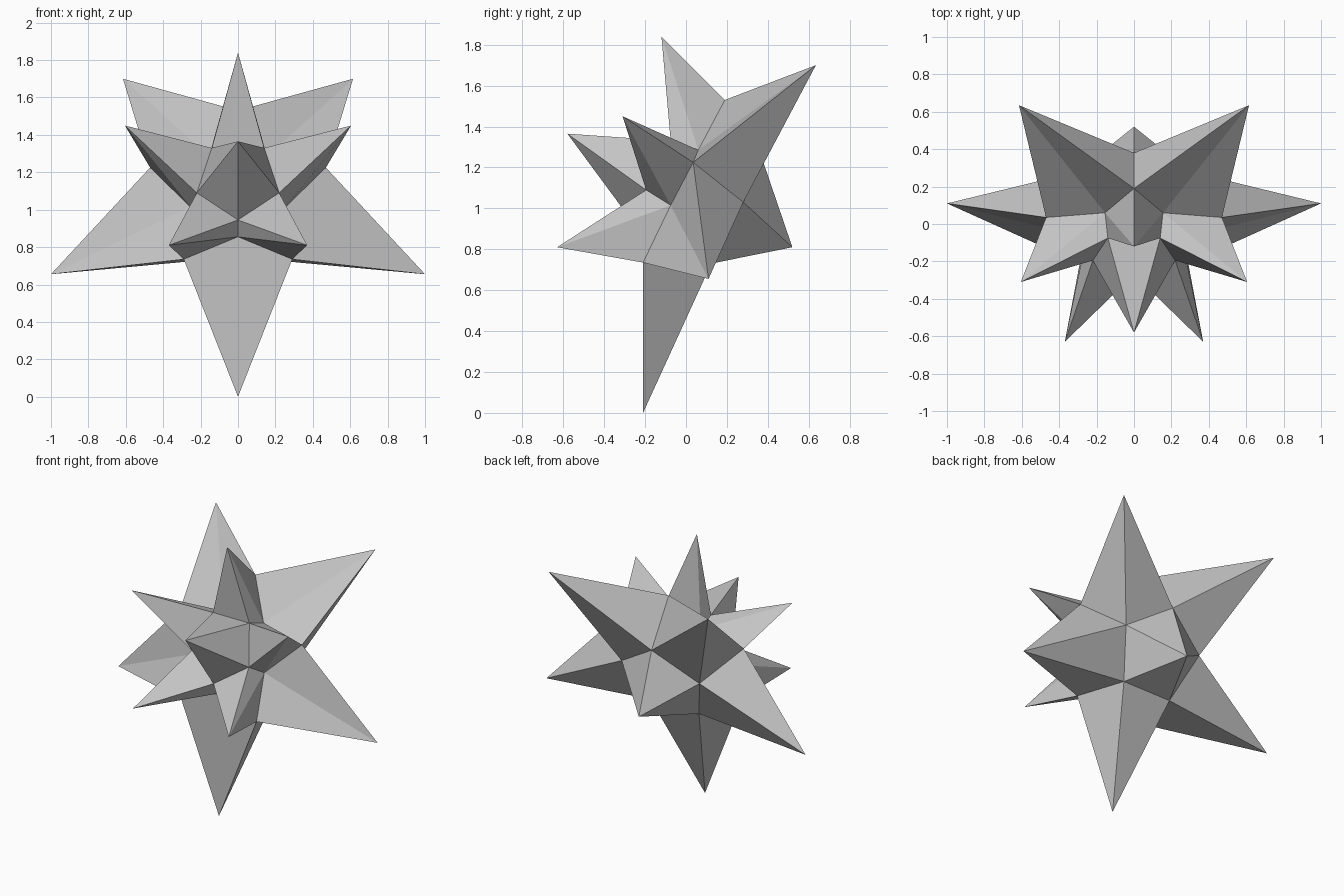
import bpy, bmesh
from itertools import combinations

if "Cube" in bpy.data.objects:
    bpy.data.objects.remove(bpy.data.objects["Cube"], do_unlink=True)

# Spike tips; names ending in _L are mirrored to _R
tips = {
    "top": (0, -.12, 1.84),
    "front": (0, -.58, 1.365),
    "back": (0, .52, .81),
    "bottom": (0, -.21, 0),
    "rear_horn_L": (.615, .635, 1.70),
    "fore_horn_L": (.605, -.31, 1.45),
    "fore_foot_L": (.37, -.63, .81),
    "wing_L": (1, .11, .655),
}

# Core corners, each lying between three neighbouring spikes
corners = {
    ("top", "front", "fore_horn_L"): (.14, -.075, 1.33),
    ("top", "fore_horn_L", "rear_horn_L"): (.155, .06, 1.285),
    ("top", "rear_horn_L", "rear_horn_R"): (0, .19, 1.53),
    ("front", "fore_horn_L", "fore_foot_L"): (.22, -.195, 1.09),
    ("front", "fore_foot_L", "fore_foot_R"): (0, -.27, .945),
    ("fore_horn_L", "fore_foot_L", "wing_L"): (.255, -.075, 1.015),
    ("fore_horn_L", "rear_horn_L", "wing_L"): (.47, .035, 1.225),
    ("fore_foot_L", "wing_L", "bottom"): (.29, -.21, .735),
    ("fore_foot_L", "fore_foot_R", "bottom"): (0, -.21, .855),
    ("wing_L", "back", "bottom"): (.187, .124, .73),
    ("wing_L", "rear_horn_L", "back"): (.30, .28, 1.03),
    ("rear_horn_L", "rear_horn_R", "back"): (0, .38, 1.22),
}


def other_side(name):
    swap = {"_L": "_R", "_R": "_L"}
    return name[:-2] + swap[name[-2:]] if name[-2:] in swap else name


def flip(co):
    return (-co[0], co[1], co[2])


# Mirror both sets; parts on the centre line map onto themselves
bm = bmesh.new()
all_tips, all_corners = {}, {}
for name, co in tips.items():
    all_tips[name] = co
    all_tips[other_side(name)] = flip(co)
for names, co in corners.items():
    all_corners[frozenset(names)] = co
    all_corners[frozenset(map(other_side, names))] = flip(co)
tip_verts = {n: bm.verts.new(co) for n, co in all_tips.items()}
corner_verts = {n: bm.verts.new(co) for n, co in all_corners.items()}

# Two corners sharing two spikes form a valley edge with a facet on each spike
for a, b in combinations(corner_verts, 2):
    shared = a & b
    if len(shared) == 2:
        for spike in sorted(shared):
            bm.faces.new((tip_verts[spike], corner_verts[a], corner_verts[b]))
bmesh.ops.recalc_face_normals(bm, faces=bm.faces[:])

# Star body, flat shaded
mesh = bpy.data.meshes.new("spiked_star")
bm.to_mesh(mesh)
bm.free()
star = bpy.data.objects.new("spiked_star", mesh)
bpy.context.collection.objects.link(star)

# Plain grey material
grey = bpy.data.materials.new("plain_grey")
grey.use_nodes = True
colour = (.55, .55, .55, 1)
grey.diffuse_color = colour
grey.node_tree.nodes["Principled BSDF"].inputs["Base Color"].default_value = colour
mesh.materials.append(grey)
